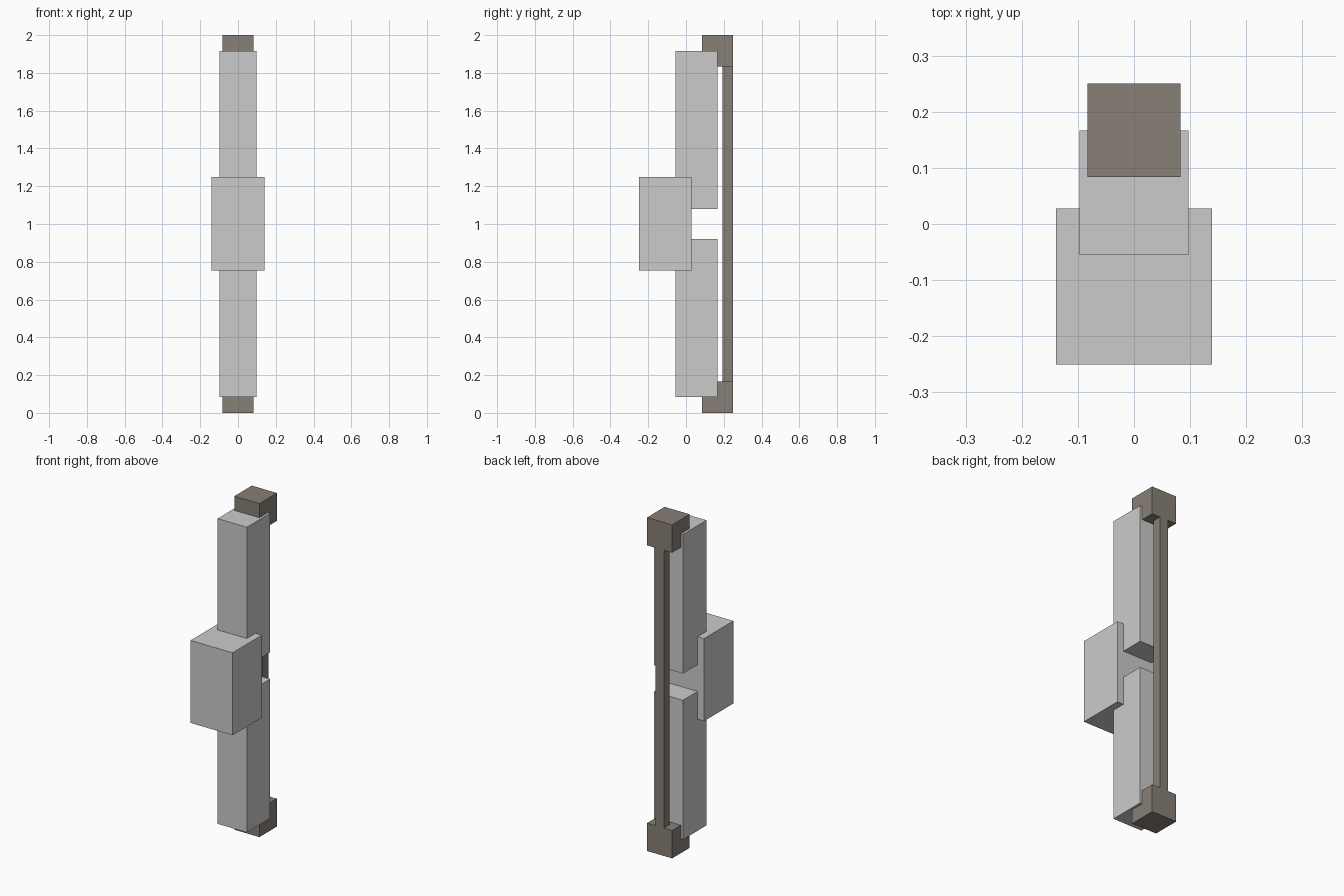
import bpy

if "Cube" in bpy.data.objects:
    bpy.data.objects.remove(bpy.data.objects["Cube"])

brown = bpy.data.materials.new("brown_metal")
brown.diffuse_color = (0.25, 0.215, 0.185, 1)
brown.use_nodes = True
brown.node_tree.nodes["Principled BSDF"].inputs["Base Color"].default_value = brown.diffuse_color


def box(name, half_w, y, z, mat=None):
    """Box centred on x = 0, given half width and y / z ranges."""
    bpy.ops.mesh.primitive_cube_add(
        size=1, location=(0, sum(y) / 2, sum(z) / 2))
    ob = bpy.context.object
    ob.name = name
    ob.scale = (2 * half_w, y[1] - y[0], z[1] - z[0])
    bpy.ops.object.transform_apply(location=False, rotation=False, scale=True)
    if mat:
        ob.data.materials.append(mat)
    return ob


# String-like rear rod between the end caps
box("rear_rod", 0.028, (0.194, 0.25), (0.167, 1.833), brown)

# End caps and limbs, mirrored about mid height
for side in ("lower", "upper"):
    def span(a, b):
        return (a, b) if side == "lower" else (2 - b, 2 - a)
    box(side + "_end_cap", 0.083, (0.084, 0.25), span(0, 0.167), brown)
    box(side + "_limb", 0.097, (-0.055, 0.167), span(0.085, 0.92))

# Front grip block joining the limbs
box("centre_block", 0.139, (-0.25, 0.028), (0.753, 1.248))
